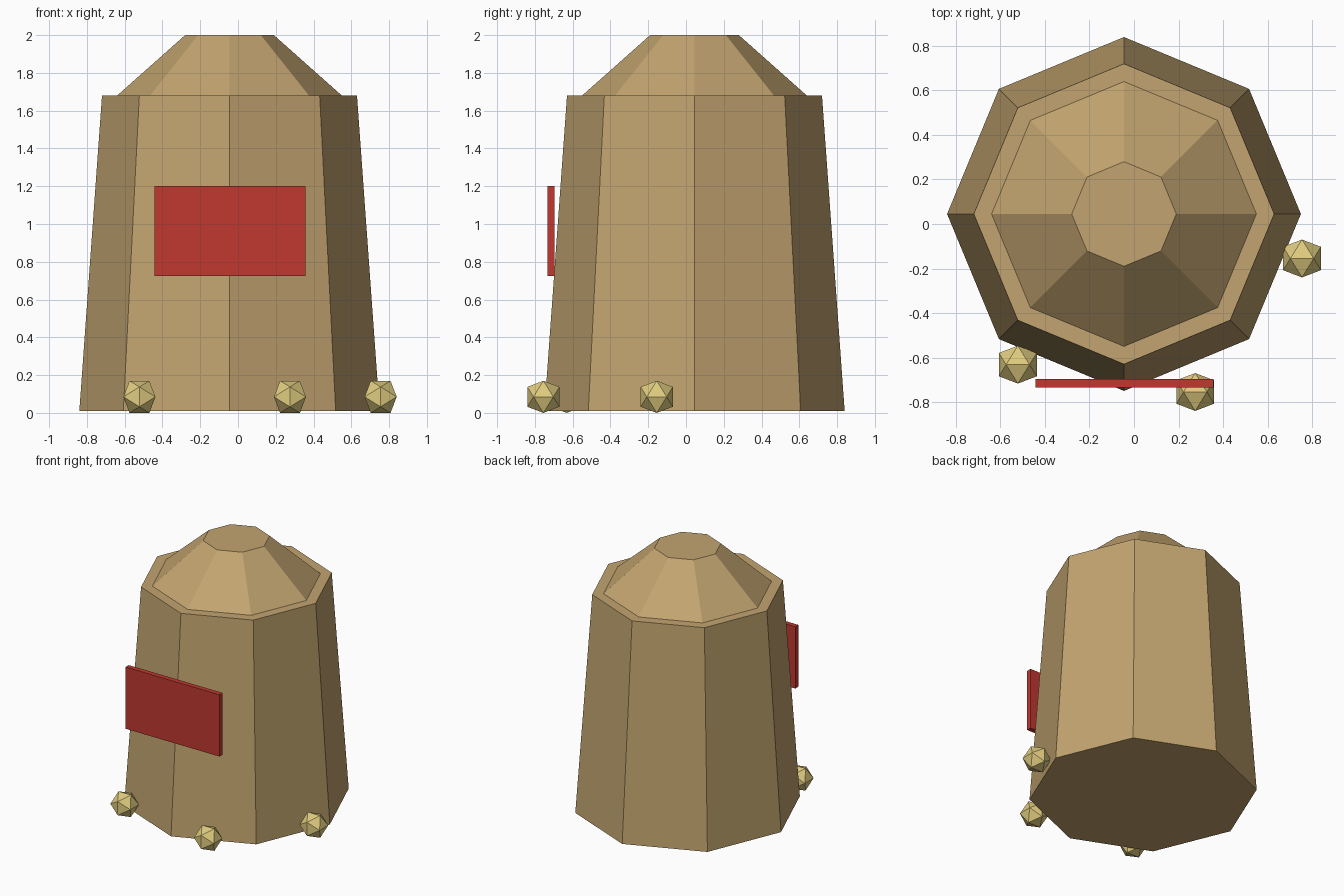
import bpy, bmesh, math
from mathutils import Matrix

if "Cube" in bpy.data.objects:
    bpy.data.objects.remove(bpy.data.objects["Cube"])

AXIS = (-0.045, 0.045)          # centre line of the eight-sided body
PHI = (1 + math.sqrt(5)) / 2


def material(name, rgb):
    m = bpy.data.materials.new(name)
    m.diffuse_color = (*rgb, 1)
    m.use_nodes = True
    m.node_tree.nodes["Principled BSDF"].inputs["Base Color"].default_value = m.diffuse_color
    return m


def finish(bm, name, mat, location):
    bmesh.ops.recalc_face_normals(bm, faces=bm.faces)
    mesh = bpy.data.meshes.new(name)
    bm.to_mesh(mesh)
    bm.free()
    mesh.materials.append(mat)
    ob = bpy.data.objects.new(name, mesh)
    ob.location = location
    bpy.context.collection.objects.link(ob)
    return ob


def frustum(name, r_bottom, r_top, z0, z1, mat):
    """Eight-sided tapered solid with corners on the x and y axes."""
    bm = bmesh.new()
    rings = [[bm.verts.new((r * math.cos(i * math.pi / 4), r * math.sin(i * math.pi / 4), z))
              for i in range(8)]
             for r, z in ((r_bottom, 0), (r_top, z1 - z0))]
    for i in range(8):
        j = (i + 1) % 8
        bm.faces.new((rings[0][i], rings[0][j], rings[1][j], rings[1][i]))
    bm.faces.new(rings[0][::-1])
    bm.faces.new(rings[1])
    return finish(bm, name, mat, (*AXIS, z0))


def nugget(name, location, half, mat):
    """Icosahedron with edges square to the axes, 2 * half wide."""
    bm = bmesh.new()
    s = half / PHI
    for a in (-s, s):
        for b in (-half, half):
            for co in ((a, 0, b), (0, b, a), (b, a, 0)):
                bm.verts.new(co)
    bmesh.ops.convex_hull(bm, input=bm.verts)
    return finish(bm, name, mat, location)


tan = material("tan", (0.54, 0.37, 0.16))
red = material("red", (0.53, 0.04, 0.03))
gold = material("gold", (0.74, 0.60, 0.21))

# Sack body and sloping top
frustum("body", 0.795, 0.675, 0.01, 1.68, tan)
frustum("sloped_top", 0.595, 0.235, 1.68, 2.0, tan)

# Front label panel
bm = bmesh.new()
bmesh.ops.create_cube(bm, size=1, matrix=Matrix.Diagonal((0.8, 0.038, 0.475, 1)))
finish(bm, "front_panel", red, (-0.043, -0.715, 0.963))

# Loose nuggets at the base
for i, (x, y) in enumerate(((-0.522, -0.632), (0.275, -0.755), (0.755, -0.155))):
    nugget(f"nugget_{i + 1}", (x, y, 0.085), 0.085, gold)
